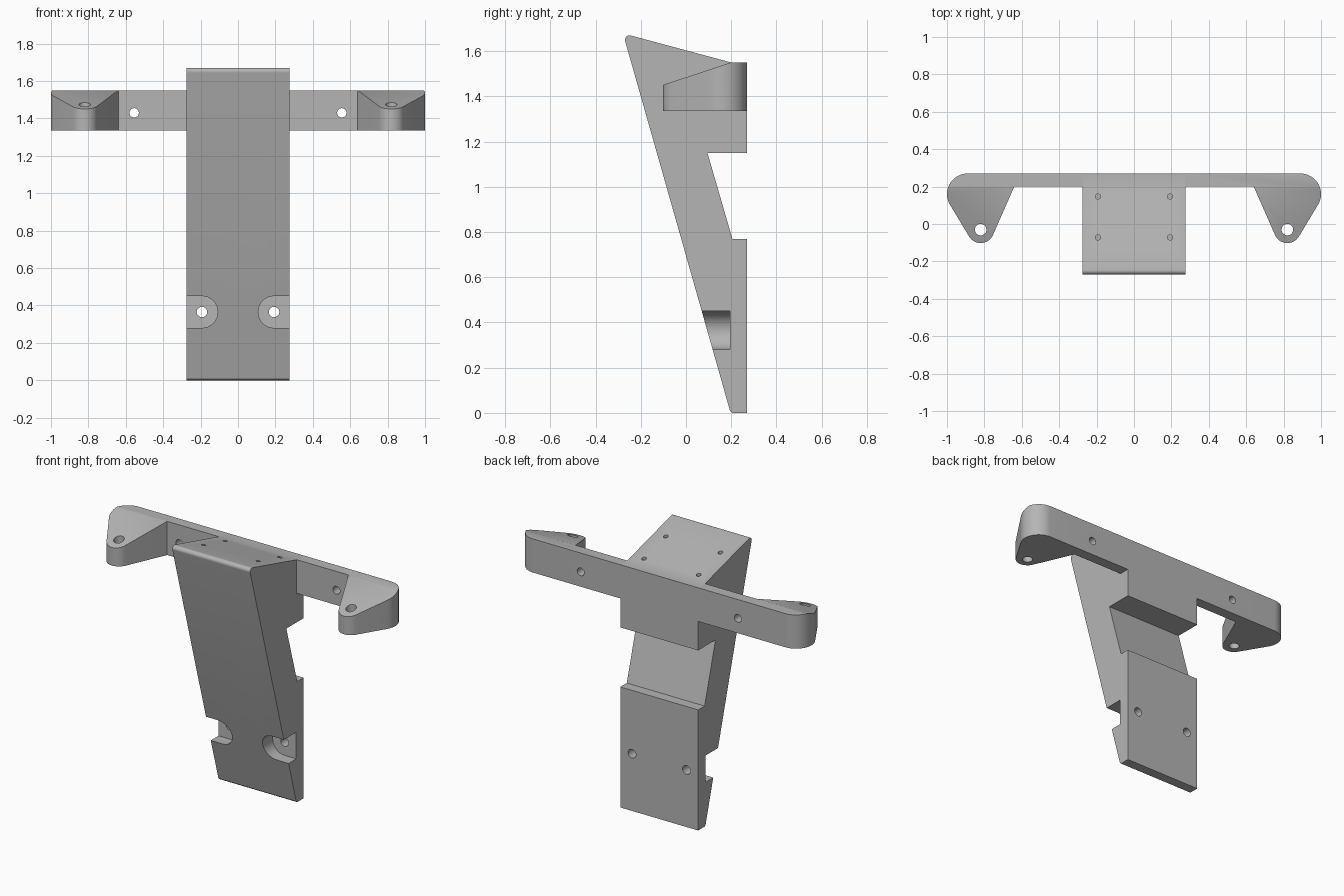
import bpy, bmesh
from math import cos, sin, radians
from mathutils import Vector

cube = bpy.data.objects.get("Cube")
if cube:
    bpy.data.objects.remove(cube, do_unlink=True)

GREY = (0.46, 0.46, 0.46, 1)
grey = bpy.data.materials.new("plain grey")
grey.use_nodes = True
grey.diffuse_color = GREY
grey.node_tree.nodes["Principled BSDF"].inputs["Base Color"].default_value = GREY


def arc(cx, cy, r, start, end, steps=16):
    angles = [radians(start + (end - start) * i / steps) for i in range(steps + 1)]
    return [(cx + r * cos(a), cy + r * sin(a)) for a in angles]


def prism(name, points, axis, low, high):
    """Extrude a 2D outline along the named axis."""
    place = {"x": lambda a, b, h: (h, a, b),
             "y": lambda a, b, h: (a, h, b),
             "z": lambda a, b, h: (a, b, h)}[axis]
    bm = bmesh.new()
    base = bm.faces.new([bm.verts.new(place(a, b, low)) for a, b in points])
    grown = bmesh.ops.extrude_face_region(bm, geom=[base], use_keep_orig=True)["geom"]
    bmesh.ops.translate(bm, vec=Vector(place(0, 0, high - low)),
                        verts=[v for v in grown if isinstance(v, bmesh.types.BMVert)])
    bmesh.ops.recalc_face_normals(bm, faces=bm.faces)
    mesh = bpy.data.meshes.new(name)
    bm.to_mesh(mesh)
    bm.free()
    mesh.materials.append(grey)
    obj = bpy.data.objects.new(name, mesh)
    bpy.context.collection.objects.link(obj)
    return obj


def hole(cx, cy, r, axis, low, high):
    return prism("hole_cutter", arc(cx, cy, r, 0, 345, 23), axis, low, high)


def finish(obj, cutters):
    """Cut the part, drop the cutters and smooth the curved faces."""
    bpy.ops.object.select_all(action="DESELECT")
    bpy.context.view_layer.objects.active = obj
    obj.select_set(True)
    for cutter in cutters:
        mod = obj.modifiers.new("cut", "BOOLEAN")
        mod.operation, mod.solver, mod.object = "DIFFERENCE", "EXACT", cutter
        bpy.ops.object.modifier_apply(modifier=mod.name)
        bpy.data.objects.remove(cutter, do_unlink=True)
    bpy.ops.object.shade_smooth_by_angle(angle=radians(30))


# Wedge-shaped bracket body with a notch in the back
HALF = 0.275
profile = [(0.205, 0), (0.27, 0), (0.27, 0.77), (0.205, 0.77), (0.095, 1.15),
           (0.27, 1.15), (0.27, 1.55), (0.2, 1.55)]
profile += arc(-0.25, 1.65, 0.02, 75, 196, 8) + [(0.195, 0.008)]
body = prism("bracket_body", profile, "x", -HALF, HALF)

cutters = []
for side in (-1, 1):
    x = side * 0.193
    # Open pocket and bolt hole near the foot
    slot = arc(0.193, 0.365, 0.085, 90, 270) + [(0.4, 0.28), (0.4, 0.45)]
    cutters.append(prism("pocket_cutter", [(side * a, b) for a, b in slot], "y", -0.5, 0.195))
    cutters.append(hole(x, 0.365, 0.028, "y", 0.1, 0.4))
    # Blind screw holes in the sloping top
    for y in (0.147, -0.072):
        cutters.append(hole(x, y, 0.014, "z", 1.42, 1.8))
finish(body, cutters)

# Side arms, each ending in a rounded ear with a sloping top
outline = [(HALF, 0.27), (HALF, 0.2), (0.64, 0.2)]
outline += arc(0.82, -0.03, 0.072, 204, 329) + arc(0.89, 0.16, 0.11, -31, 90)
slope = [(0.35, 1.6), (-0.3, 1.385), (-0.3, 1.8), (0.35, 1.8)]
for side, name in ((1, "left_arm"), (-1, "right_arm")):
    arm = prism(name, [(side * a, b) for a, b in outline], "z", 1.335, 1.55)
    finish(arm, [
        prism("slope_cutter", slope, "x", -1.2, 1.2),
        hole(side * 0.82, -0.03, 0.031, "z", 1.2, 1.7),
        hole(side * 0.555, 1.43, 0.025, "y", 0.1, 0.4),
    ])
